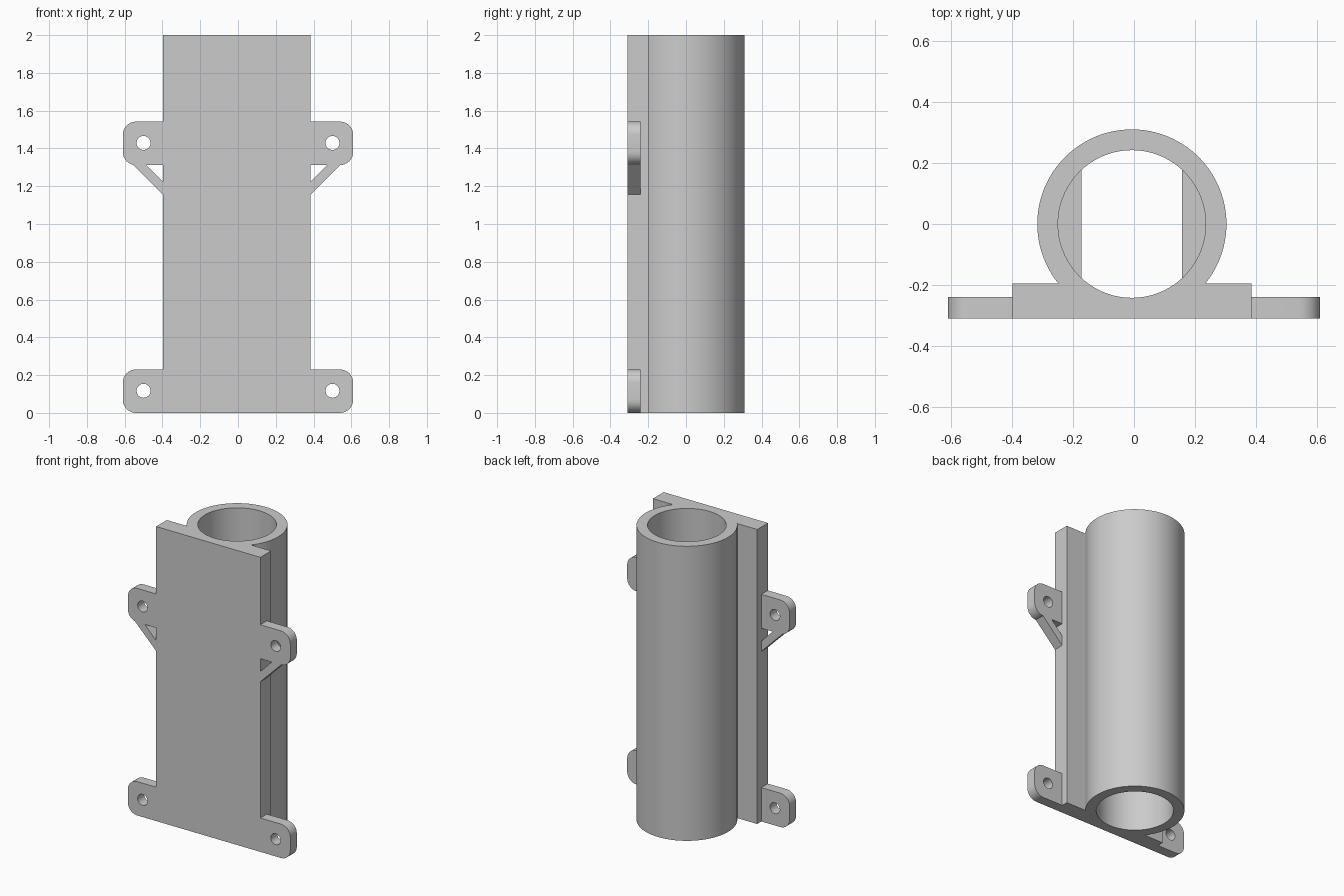
import bpy, bmesh
from math import sin, cos, pi, radians, asin, acos
from mathutils import Matrix, Vector

cube = bpy.data.objects.get("Cube")
if cube:
    bpy.data.objects.remove(cube)

mat = bpy.data.materials.new("plain grey")
mat.use_nodes = True
GREY = (0.6, 0.6, 0.6, 1)
mat.diffuse_color = GREY
mat.node_tree.nodes["Principled BSDF"].inputs["Base Color"].default_value = GREY

FRONT = -0.31
CX, R_OUT, R_IN, HEIGHT = -0.007, 0.31, 0.242, 2.0
PLATE_L, PLATE_R, PLATE_BACK = -0.398, 0.385, -0.195
TAB_THICK = 0.07


def arc(cx, cy, r, a0, a1, n):
    return [(cx + r * cos(a0 + (a1 - a0) * i / n),
             cy + r * sin(a0 + (a1 - a0) * i / n)) for i in range(n + 1)]


def circle(cx, cy, r, n):
    return arc(cx, cy, r, 0, 2 * pi, n)[:-1]


def extrude(name, loops, depth, matrix):
    """Fill closed loops (inner ones become holes) and extrude from 0 to depth."""
    curve = bpy.data.curves.new(name, "CURVE")
    curve.dimensions = "2D"
    curve.fill_mode = "BOTH"
    curve.extrude = depth / 2
    for loop in loops:
        spline = curve.splines.new("POLY")
        spline.points.add(len(loop) - 1)
        for point, (u, v) in zip(spline.points, loop):
            point.co = (u, v, 0, 1)
        spline.use_cyclic_u = True
    helper = bpy.data.objects.new(name + " helper", curve)
    mesh = bpy.data.meshes.new_from_object(helper)
    bpy.data.objects.remove(helper)
    bpy.data.curves.remove(curve)
    mesh.name = name
    bm = bmesh.new()
    bm.from_mesh(mesh)
    bmesh.ops.translate(bm, verts=bm.verts, vec=(0, 0, depth / 2))
    bmesh.ops.transform(bm, verts=bm.verts, matrix=matrix)
    finish(name, bm, mesh)


def finish(name, bm, mesh):
    bmesh.ops.remove_doubles(bm, verts=bm.verts, dist=0.0001)
    bmesh.ops.recalc_face_normals(bm, faces=bm.faces)
    for f in bm.faces:
        f.smooth = True
        f.material_index = 0
    for e in bm.edges:
        e.smooth = e.calc_face_angle(pi) < radians(30)
    bm.to_mesh(mesh)
    bm.free()
    mesh.materials.clear()
    mesh.materials.append(mat)
    bpy.context.collection.objects.link(bpy.data.objects.new(name, mesh))


# Tube merged with the mounting plate, with a round bore
a = asin(PLATE_BACK / R_OUT)
outline = [(PLATE_L, FRONT), (PLATE_R, FRONT), (PLATE_R, PLATE_BACK)]
outline += arc(CX, 0, R_OUT, a, pi - a, 72)
outline.append((PLATE_L, PLATE_BACK))
extrude("tube_and_plate", [outline, circle(CX, 0, R_IN, 72)], HEIGHT, Matrix())

# Mounting ears and braces stand upright, flush with the plate front
upright = Matrix.Translation((0, FRONT + TAB_THICK, 0)) @ Matrix.Rotation(pi / 2, 4, "X")
for side, s, edge in (("left", 1, PLATE_R), ("right", -1, PLATE_L)):
    for level, z in (("lower", 0.0), ("upper", 1.312)):
        top, tip, r = z + 0.23, 0.61, 0.07
        ear = [(abs(edge), z)]
        ear += arc(tip - r, z + r, r, -pi / 2, 0, 8)
        ear += arc(tip - r, top - r, r, 0, pi / 2, 8)
        ear.append((abs(edge), top))
        hole = circle(0.5, z + 0.117, 0.037, 24)
        extrude(f"{side}_{level}_ear",
                [[(s * x, y) for x, y in loop] for loop in (ear, hole)],
                TAB_THICK, upright)
    e = abs(edge)
    brace = [(e, 1.155), (e + 0.165, 1.32), (e + 0.094, 1.32), (e, 1.225)]
    extrude(f"{side}_brace", [[(s * x, y) for x, y in brace]], TAB_THICK, upright)

# Stop ledges inside the bore, flat on top with sloping undersides
half = acos(0.163 / R_IN)
for side, mid in (("left", 0), ("right", pi)):
    bm = bmesh.new()
    rim = arc(CX, 0, R_IN + 0.003, mid - half, mid + half, 16)
    upper = [bm.verts.new((x, y, 0.42)) for x, y in rim]
    flat_x = CX + 0.163 * cos(mid)
    lower = [bm.verts.new((x, y, 0.38 - abs(x - flat_x))) for x, y in rim]
    bm.faces.new(upper)
    for i in range(len(rim)):
        j = (i + 1) % len(rim)
        bm.faces.new((upper[i], upper[j], lower[j], lower[i]))
    bm.faces.new(lower)
    name = side + "_stop_ledge"
    finish(name, bm, bpy.data.meshes.new(name))
